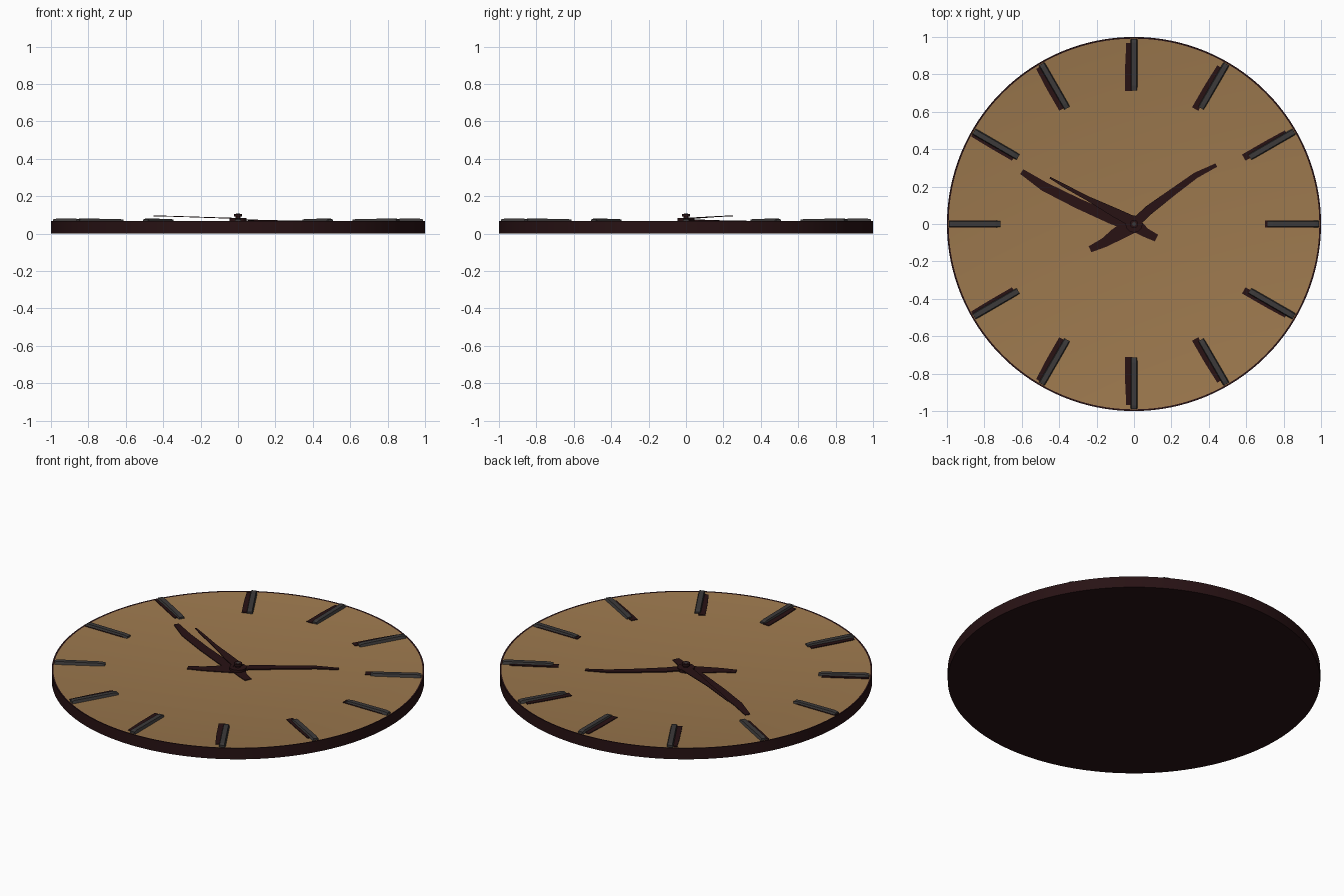
import bpy, bmesh, math
from mathutils import Vector

if "Cube" in bpy.data.objects:
    bpy.data.objects.remove(bpy.data.objects["Cube"])


def material(name, rgb):
    m = bpy.data.materials.new(name)
    m.diffuse_color = (*rgb, 1)
    m.use_nodes = True
    m.node_tree.nodes["Principled BSDF"].inputs["Base Color"].default_value = m.diffuse_color
    return m


TAN = material("tan wood", (0.335, 0.19, 0.076))
DARK = material("dark brown", (0.021, 0.006, 0.007))
GREY = material("charcoal grey", (0.045, 0.042, 0.042))
FACE_Z = 0.066


def finish(name, bm, *mats):
    bmesh.ops.recalc_face_normals(bm, faces=bm.faces)
    me = bpy.data.meshes.new(name)
    bm.to_mesh(me)
    bm.free()
    for m in mats:
        me.materials.append(m)
    ob = bpy.data.objects.new(name, me)
    bpy.context.collection.objects.link(ob)
    return ob


def smooth(ob):
    bpy.ops.object.select_all(action='DESELECT')
    ob.select_set(True)
    bpy.context.view_layer.objects.active = ob
    bpy.ops.object.shade_smooth_by_angle(angle=math.radians(35))


def cylinder(name, r, z0, z1, mat, seg=24):
    bm = bmesh.new()
    bmesh.ops.create_cone(bm, cap_ends=True, segments=seg, radius1=r, radius2=r, depth=z1 - z0)
    bmesh.ops.translate(bm, verts=bm.verts, vec=(0, 0, (z0 + z1) / 2))
    ob = finish(name, bm, mat)
    smooth(ob)
    return ob


def strip(name, pts, mat, thick, bevel=0.0):
    """Solid ribbon along points (x, y, top z, width)."""
    bm = bmesh.new()
    rings = []
    for i, (x, y, z, w) in enumerate(pts):
        a, b = pts[max(i - 1, 0)], pts[min(i + 1, len(pts) - 1)]
        d = Vector((b[0] - a[0], b[1] - a[1])).normalized()
        nx, ny = -d.y * w / 2, d.x * w / 2
        rings.append([bm.verts.new(c) for c in (
            (x + nx, y + ny, z - thick), (x - nx, y - ny, z - thick),
            (x - nx * (1 - bevel), y - ny * (1 - bevel), z),
            (x + nx * (1 - bevel), y + ny * (1 - bevel), z))])
    for p, q in zip(rings, rings[1:]):
        for k in range(4):
            bm.faces.new((p[k], p[(k + 1) % 4], q[(k + 1) % 4], q[k]))
    bm.faces.new(rings[0])
    bm.faces.new(rings[-1])
    return finish(name, bm, mat)


# Round body: dark edge and back, tan dial inset on top
bm = bmesh.new()
bmesh.ops.create_cone(bm, cap_ends=True, segments=128, radius1=1, radius2=1, depth=FACE_Z)
bmesh.ops.translate(bm, verts=bm.verts, vec=(0, 0, FACE_Z / 2))
bm.normal_update()
top = [f for f in bm.faces if f.normal.z > 0.9]
bmesh.ops.inset_region(bm, faces=top, thickness=0.009)
for f in bm.faces:
    f.material_index = 1
top[0].material_index = 0
for v in top[0].verts:
    v.co.z -= 0.002
smooth(finish("clock_body", bm, TAN, DARK))

# Twelve hour markers, each with a dark base plate showing on its left
for h in range(12):
    a = math.radians(90 - 30 * h)
    c, s = math.cos(a), math.sin(a)
    strip(f"hour_marker_{h or 12}",
          [(c * r, s * r, z, 0.04) for r, z in ((0.715, 0.074), (0.74, 0.078), (0.97, 0.08), (0.988, 0.076))],
          GREY, 0.02, 0.35)
    shift = -0.028 if h != 3 else -0.01
    strip(f"marker_base_{h or 12}",
          [(c * r + shift * (1.0 if r < 0.9 else 0.8), s * r, FACE_Z + 0.002, 0.038)
           for r in (0.71, 0.85, 0.968)], DARK, 0.006)

# Inlaid dark hands on the dial
Z = FACE_Z + 0.002
strip("long_hand_inlay", [(-0.6, 0.28, Z, 0.03), (-0.48, 0.2, Z, 0.05), (-0.3, 0.11, Z, 0.055),
                          (-0.12, 0.03, Z, 0.06), (0, -0.01, Z, 0.07)], DARK, 0.006)
strip("short_hand", [(0, 0, 0.077, 0.05), (0.08, 0.075, 0.074, 0.05), (0.2, 0.165, 0.071, 0.04),
                     (0.33, 0.26, 0.07, 0.032), (0.44, 0.315, 0.069, 0.02)], DARK, 0.006)
strip("long_tail", [(0, 0, Z, 0.08), (0.06, -0.045, Z, 0.05), (0.12, -0.075, Z, 0.04)], DARK, 0.006)
strip("short_tail", [(0, 0, Z, 0.09), (-0.1, -0.06, Z, 0.07), (-0.16, -0.1, Z, 0.05),
                     (-0.235, -0.135, Z, 0.035)], DARK, 0.006)

# Raised slim hand
strip("raised_hand", [(0, 0.01, 0.083, 0.06), (-0.1, 0.06, 0.086, 0.05), (-0.25, 0.138, 0.091, 0.024),
                      (-0.38, 0.208, 0.095, 0.018), (-0.45, 0.248, 0.096, 0.008)], DARK, 0.004)

# Centre hub
cylinder("hub_base", 0.045, 0.06, 0.082, DARK)
cylinder("hub_stem", 0.014, 0.08, 0.1, DARK)
cylinder("hub_cap", 0.022, 0.092, 0.105, DARK)
cylinder("hub_pin", 0.01, 0.1, 0.107, GREY)
